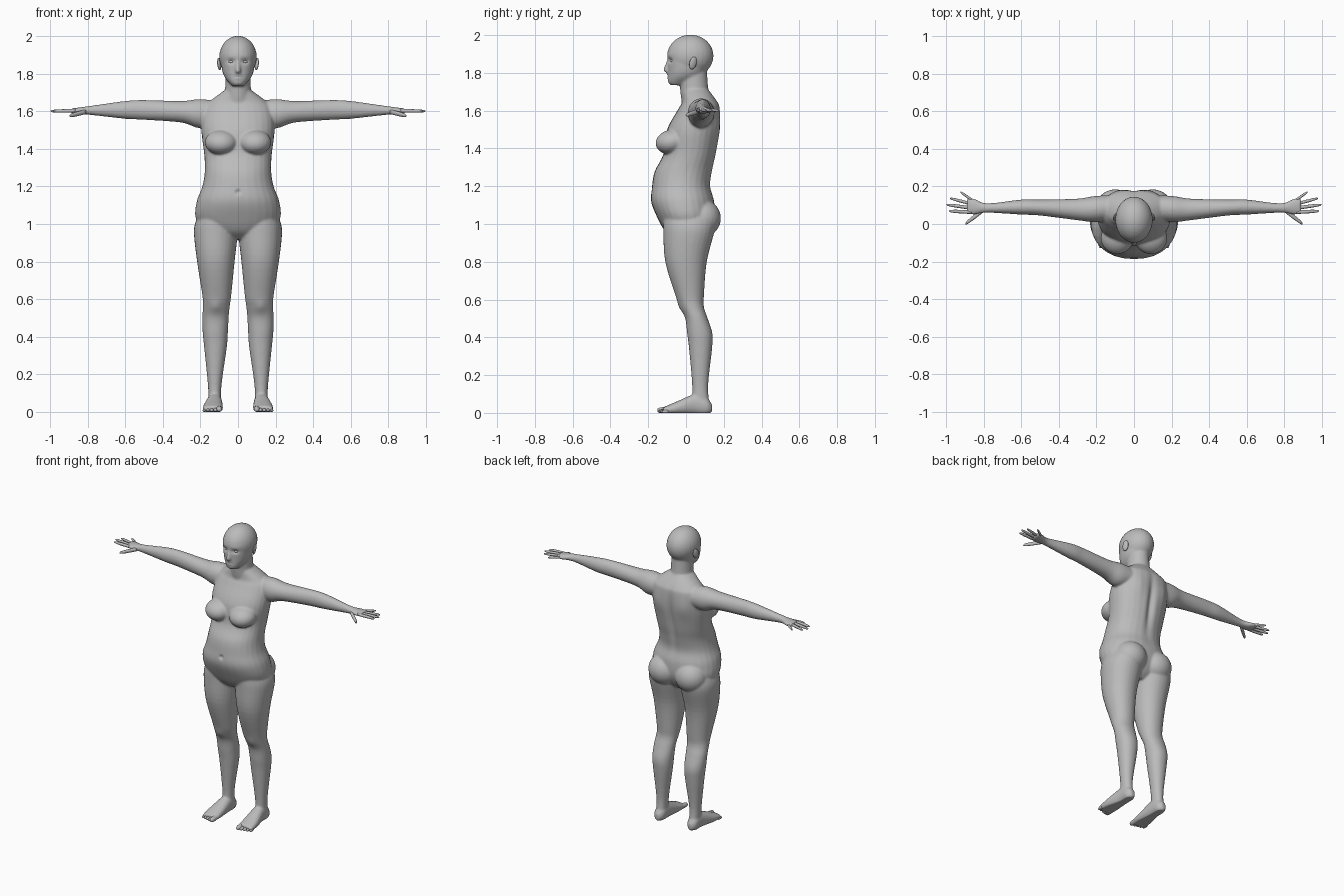
import bpy, bmesh, math
from mathutils import Vector, Matrix, Euler

if "Cube" in bpy.data.objects:
    bpy.data.objects.remove(bpy.data.objects["Cube"], do_unlink=True)

GREY = (0.5, 0.5, 0.5, 1)
skin = bpy.data.materials.new("plain_grey")
skin.use_nodes = True
skin.diffuse_color = GREY
skin.node_tree.nodes["Principled BSDF"].inputs["Base Color"].default_value = GREY

# Which coordinates the (station, a, b) values of a loft map to
AXES = {"x": (0, 1, 2), "y": (1, 0, 2), "z": (2, 0, 1)}


def spline(before, start, end, after, t):
    """Smooth curve from start to end, applied to every value of a station."""
    return [b + 0.5 * t * (c - a + t * (2 * a - 5 * b + 4 * c - d + t * (3 * b - a - 3 * c + d)))
            for a, b, c, d in zip(before, start, end, after)]


def loft(bm, axis, stations, side=1, power=2.0, sides=28, steps=5):
    """Skin rounded rings; each station is (position, a_min, a_max, b_min, b_max)."""
    padded = [stations[0], *stations, stations[-1]]
    rows = [spline(*padded[i:i + 4], k / steps)
            for i in range(len(stations) - 1) for k in range(steps)]
    rows.append(stations[-1])
    along, across, upward = AXES[axis]
    rings = []
    for position, a_min, a_max, b_min, b_max in rows:
        ring = []
        for i in range(sides):
            angle = math.tau * i / sides
            c, s = math.cos(angle), math.sin(angle)
            c = math.copysign(abs(c) ** (2 / power), c)
            s = math.copysign(abs(s) ** (2 / power), s)
            co = Vector()
            co[along] = position
            co[across] = (a_min + a_max + (a_max - a_min) * c) / 2
            co[upward] = (b_min + b_max + (b_max - b_min) * s) / 2
            co.x *= side
            ring.append(bm.verts.new(co))
        rings.append(ring)
    faces = [bm.faces.new(rings[0]), bm.faces.new(rings[-1])]
    for low, high in zip(rings, rings[1:]):
        for i in range(sides):
            j = (i + 1) % sides
            faces.append(bm.faces.new((low[i], low[j], high[j], high[i])))
    bmesh.ops.recalc_face_normals(bm, faces=faces)


def ball(bm, centre, radii, tilt=(0, 0, 0), side=1):
    centre = (centre[0] * side, centre[1], centre[2])
    tilt = Euler((tilt[0], tilt[1] * side, tilt[2] * side))
    bmesh.ops.create_uvsphere(bm, u_segments=24, v_segments=16, radius=1,
                              matrix=Matrix.LocRotScale(centre, tilt, radii))


def digit(bm, axis, start, end, radius, side):
    """Tapered finger or toe with a rounded tip."""
    along, across, upward = AXES[axis]
    rows = []
    for t, scale in ((0, 1), (0.5, 1), (0.8, 0.85), (0.95, 0.6), (1, 0.2)):
        p = Vector(start).lerp(Vector(end), t)
        r = radius * scale
        rows.append((p[along], p[across] - r, p[across] + r, p[upward] - r, p[upward] + r))
    loft(bm, axis, rows, side, sides=12, steps=3)


def finish(name, bm):
    mesh = bpy.data.meshes.new(name)
    bm.to_mesh(mesh)
    bm.free()
    mesh.materials.append(skin)
    mesh.shade_smooth()
    obj = bpy.data.objects.new(name, mesh)
    bpy.context.collection.objects.link(obj)
    return obj


def symmetric(rows):
    """Stations centred on the middle line, from (z, half width, front, back)."""
    return [(z, -half, half, front, back) for z, half, front, back in rows]


TORSO = symmetric([
    (0.92, 0.09, -0.06, 0.08), (0.96, 0.17, -0.11, 0.12), (1.03, 0.225, -0.15, 0.15),
    (1.12, 0.22, -0.185, 0.15), (1.2, 0.19, -0.18, 0.13), (1.28, 0.177, -0.165, 0.14),
    (1.37, 0.18, -0.12, 0.16), (1.5, 0.195, -0.1, 0.18), (1.61, 0.185, -0.04, 0.18),
    (1.65, 0.155, -0.02, 0.165), (1.71, 0.075, -0.02, 0.12)])
NECK = symmetric([(1.63, 0.085, -0.02, 0.14), (1.7, 0.07, -0.03, 0.12),
                  (1.83, 0.065, -0.04, 0.11)])
FACE = symmetric([(1.735, 0.03, -0.08, -0.02), (1.75, 0.045, -0.095, 0.03),
                  (1.78, 0.07, -0.095, 0.08), (1.82, 0.085, -0.095, 0.11),
                  (1.9, 0.095, -0.1, 0.14)])
NOSE = symmetric([(1.87, 0.007, -0.1, -0.07), (1.815, 0.016, -0.12, -0.07),
                  (1.8, 0.012, -0.1, -0.07)])
ARM = [(0.08, 0.03, 0.15, 1.54, 1.65), (0.2, 0.01, 0.15, 1.51, 1.665),
       (0.3, 0.02, 0.135, 1.54, 1.655), (0.5, 0.045, 0.13, 1.555, 1.66),
       (0.6, 0.05, 0.13, 1.56, 1.655), (0.78, 0.06, 0.11, 1.58, 1.63),
       (0.85, 0.05, 0.135, 1.585, 1.62), (0.89, 0.055, 0.14, 1.59, 1.615)]
LEG = [(1.03, 0.01, 0.22, -0.12, 0.15), (0.96, 0.001, 0.235, -0.12, 0.15),
       (0.8, 0.018, 0.218, -0.11, 0.11), (0.62, 0.036, 0.19, -0.055, 0.095),
       (0.56, 0.044, 0.187, -0.03, 0.095), (0.5, 0.05, 0.19, -0.004, 0.115),
       (0.42, 0.054, 0.188, 0.006, 0.14), (0.34, 0.06, 0.18, 0.016, 0.138),
       (0.14, 0.088, 0.16, 0.033, 0.117), (0.03, 0.09, 0.157, 0.03, 0.128)]
FOOT = [(0.138, 0.11, 0.14, 0.005, 0.045), (0.11, 0.09, 0.16, -0.01, 0.08),
        (0.05, 0.085, 0.165, -0.01, 0.1), (-0.05, 0.08, 0.185, -0.01, 0.06),
        (-0.12, 0.083, 0.188, -0.005, 0.03)]

# Body: overlapping volumes fused into one skin
bm = bmesh.new()
loft(bm, "z", TORSO, power=2.2)
loft(bm, "z", NECK)
loft(bm, "z", FACE, power=2.15)
loft(bm, "z", NOSE, sides=16)
ball(bm, (0, 0.023, 1.89), (0.1, 0.123, 0.112))
for lip_height in (1.789, 1.776):
    ball(bm, (0, -0.087, lip_height), (0.023, 0.014, 0.007))
for side in (1, -1):
    loft(bm, "x", ARM, side)
    loft(bm, "z", LEG, side, power=2.1)
    loft(bm, "y", FOOT, side, power=2.2)
    ball(bm, (0.09, -0.075, 1.435), (0.087, 0.087, 0.065), (0.2, 0, 0), side)
    ball(bm, (0.1, 0.085, 1.03), (0.105, 0.1, 0.1), side=side)
body = finish("body", bm)
fuse = body.modifiers.new("fuse", "REMESH")
fuse.mode = "VOXEL"
fuse.voxel_size = 0.0065
soften = body.modifiers.new("soften", "SMOOTH")
soften.factor = 0.5
soften.iterations = 7
graph = bpy.context.evaluated_depsgraph_get()
fused = bpy.data.meshes.new_from_object(body.evaluated_get(graph))
body.modifiers.clear()
body.data = fused

# Sculpted hollows and swellings: centre, reach, push along y
SCULPT = {
    "eye socket": ((0.037, -0.09, 1.866), (0.02, 0.05, 0.013), 0.013),
    "mouth line": ((0, -0.1, 1.782), (0.024, 0.04, 0.004), 0.004),
    "navel": ((0, -0.19, 1.17), (0.012, 0.04, 0.012), 0.012),
    "spine furrow": ((0, 0.18, 1.4), (0.022, 0.08, 0.17), -0.02),
    "shoulder blade": ((0.1, 0.17, 1.52), (0.05, 0.05, 0.07), 0.008),
    "kneecap": ((0.12, -0.03, 0.56), (0.03, 0.03, 0.035), -0.007),
}
for v in fused.vertices:
    mirrored = (abs(v.co.x), v.co.y, v.co.z)
    for centre, reach, push in SCULPT.values():
        distance = sum(((p - c) / r) ** 2 for p, c, r in zip(mirrored, centre, reach))
        v.co.y += push * math.exp(-distance)
    v.co.z = max(v.co.z, 0)
fused.shade_smooth()

# Details that repeat on each side
for label, side in (("left", 1), ("right", -1)):
    # Four fanned fingers and a thumb
    bm = bmesh.new()
    for i, reach in enumerate((0.985, 0.998, 0.98, 0.925)):
        digit(bm, "x", (0.865, 0.063 + 0.022 * i, 1.603),
              (reach, 0.069 + 0.034 * i, 1.601), 0.0095 - 0.0005 * i, side)
    digit(bm, "x", (0.81, 0.068, 1.598), (0.897, 0.002, 1.576), 0.0125, side)
    finish(label + "_fingers", bm)

    # Big toe and four shrinking toes
    bm = bmesh.new()
    for i in range(5):
        radius = 0.0115 - 0.0008 * i if i else 0.016
        x = 0.1 + 0.02 * i
        digit(bm, "y", (x, -0.095, radius), (x, 0.006 * i - 0.152, radius * 0.8), radius, side)
    for v in bm.verts:
        v.co.z = max(v.co.z, 0)
    finish(label + "_toes", bm)

    bm = bmesh.new()
    ball(bm, (0.1, 0.037, 1.852), (0.009, 0.02, 0.034), (-0.2, 0.15, 0.35), side)
    finish(label + "_ear", bm)

    bm = bmesh.new()
    ball(bm, (0.036, -0.07, 1.864), (0.017, 0.012, 0.009), (0, 0, 0.3), side)
    finish(label + "_eye", bm)
